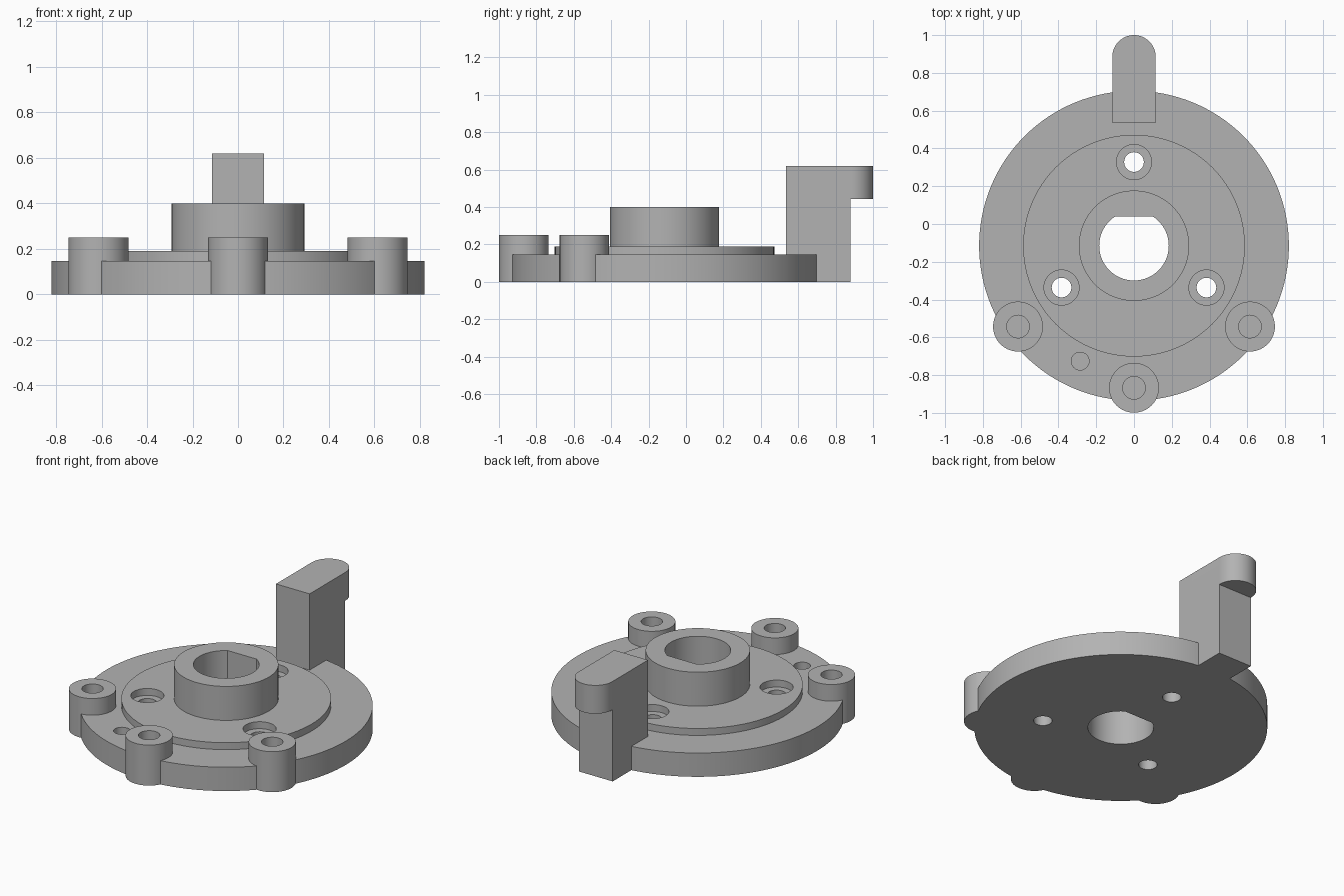
import bpy, bmesh, math

if "Cube" in bpy.data.objects:
    bpy.data.objects.remove(bpy.data.objects["Cube"])

CY = -0.115          # plate axis in y
SEG = 96

steel = bpy.data.materials.new("plain grey")
steel.diffuse_color = (0.45, 0.45, 0.45, 1)
steel.use_nodes = True
steel.node_tree.nodes["Principled BSDF"].inputs["Base Color"].default_value = steel.diffuse_color


def prism(name, points, z0, z1):
    """Extrude a closed outline from z0 to z1."""
    bm = bmesh.new()
    face = bm.faces.new([bm.verts.new((x, y, z0)) for x, y in points])
    ext = bmesh.ops.extrude_face_region(bm, geom=[face])["geom"]
    bmesh.ops.translate(bm, vec=(0, 0, z1 - z0),
                        verts=[v for v in ext if isinstance(v, bmesh.types.BMVert)])
    bmesh.ops.recalc_face_normals(bm, faces=bm.faces)
    mesh = bpy.data.meshes.new(name)
    bm.to_mesh(mesh)
    bm.free()
    mesh.materials.append(steel)
    obj = bpy.data.objects.new(name, mesh)
    bpy.context.collection.objects.link(obj)
    return obj


def arc(x, y, r, a0, a1, n):
    return [(x + r * math.cos(a0 + (a1 - a0) * i / n),
             y + r * math.sin(a0 + (a1 - a0) * i / n)) for i in range(n + 1)]


def cyl(name, x, y, r, z0, z1, n=SEG):
    return prism(name, arc(x, y, r, 0, math.tau, n)[:-1], z0, z1)


def combine(target, tool, operation):
    """Apply a boolean and discard the tool."""
    tool.hide_render = True
    mod = target.modifiers.new(tool.name, 'BOOLEAN')
    mod.operation, mod.solver, mod.object = operation, 'EXACT', tool
    bpy.context.view_layer.objects.active = target
    bpy.ops.object.modifier_apply(modifier=mod.name)
    bpy.data.objects.remove(tool, do_unlink=True)


# Flange plate, raised step and hub
body = cyl("flange_body", 0, CY, 0.82, 0, 0.147, 128)
solids = [cyl("raised_step", 0, CY, 0.587, 0.06, 0.19),
          cyl("hub", 0, CY, 0.292, 0.05, 0.40)]

# Rim bosses
bosses = [(-0.614, -0.543), (0, -0.867), (0.614, -0.543)]
solids += [cyl("rim_boss", x, y, 0.132, 0, 0.25, 64) for x, y in bosses]

# Upright arm with a rounded overhanging head
W = 0.115
solids.append(prism("arm_post", [(-W, 0.535), (W, 0.535), (W, 0.88), (-W, 0.88)], 0, 0.55))
solids.append(prism("arm_head", [(-W, 0.535), (W, 0.535)]
                    + arc(0, 1 - W, W, 0, math.pi, 32), 0.443, 0.618))
for part in solids:
    combine(body, part, 'UNION')

# D-shaped bore with the flat towards the back
R, flat = 0.184, 0.155
a = math.asin(flat / R)
cutters = [prism("bore", arc(0, CY, R, math.pi - a, math.tau + a, 72), -0.1, 0.6)]

# Counterbored screw holes
for deg in (90, 210, 330):
    x = 0.443 * math.cos(math.radians(deg))
    y = CY + 0.443 * math.sin(math.radians(deg))
    cutters.append(cyl("screw_hole", x, y, 0.052, -0.1, 0.3, 48))
    cutters.append(cyl("counterbore", x, y, 0.093, 0.147, 0.3, 48))

# Blind holes in the bosses and the small locating hole
cutters += [cyl("boss_hole", x, y, 0.06, 0.05, 0.4, 48) for x, y in bosses]
cutters.append(cyl("locating_hole", -0.285, -0.726, 0.047, 0.05, 0.3, 48))
for part in cutters:
    combine(body, part, 'DIFFERENCE')

bpy.ops.object.select_all(action='DESELECT')
body.select_set(True)
bpy.context.view_layer.objects.active = body
bpy.ops.object.shade_smooth_by_angle(angle=math.radians(30))
